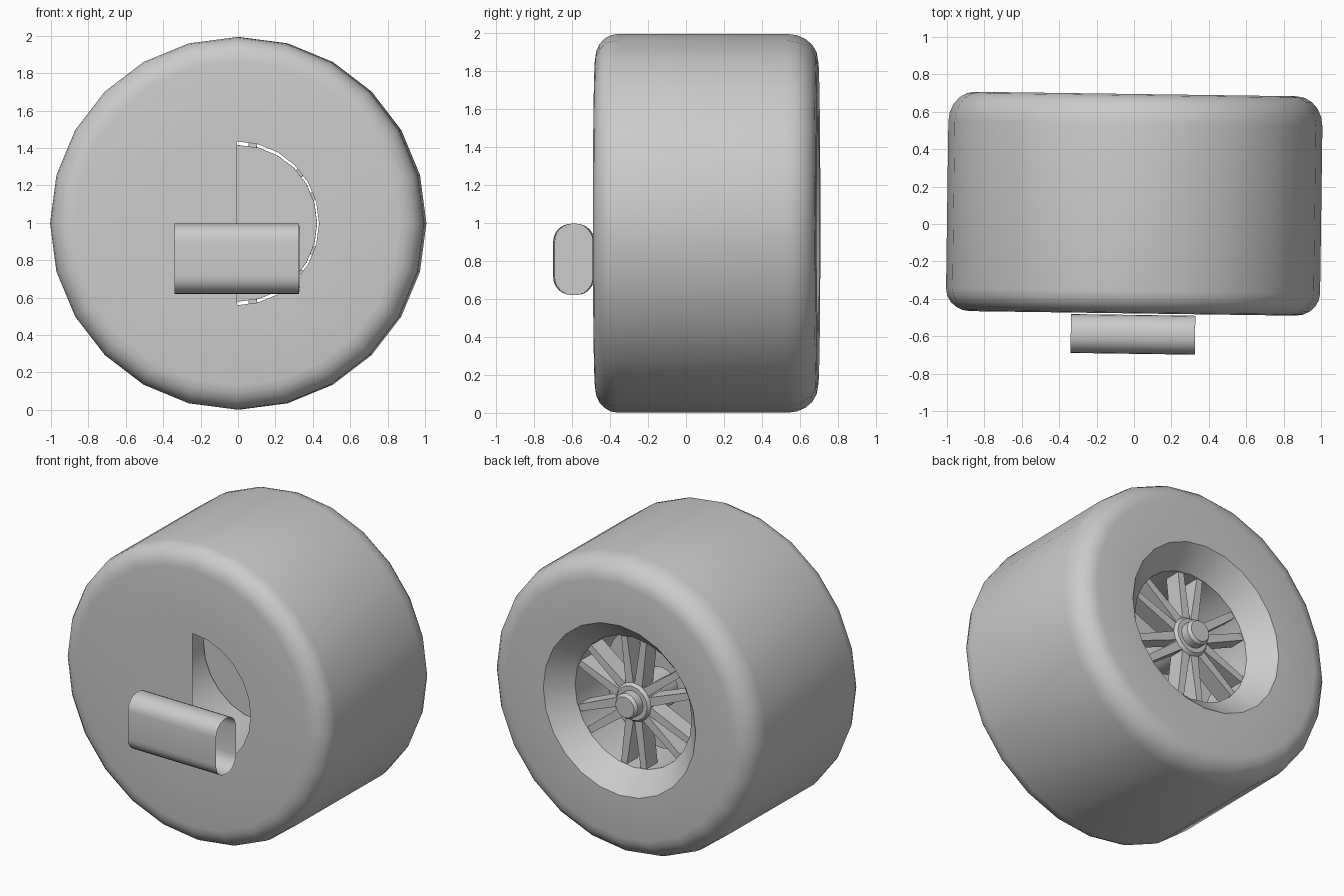
import bpy, bmesh, math
from mathutils import Matrix, Vector

if "Cube" in bpy.data.objects:
    bpy.data.objects.remove(bpy.data.objects["Cube"])

CZ = 0.997                      # axle height
TILT = Matrix.Rotation(math.radians(-0.8), 4, 'Z')
N = 24

grey = bpy.data.materials.new("plain_grey")
grey.diffuse_color = (0.6, 0.6, 0.6, 1)
grey.use_nodes = True
grey.node_tree.nodes["Principled BSDF"].inputs["Base Color"].default_value = grey.diffuse_color


def finish(bm, name, angle=30, fix=True):
    if fix:
        bmesh.ops.recalc_face_normals(bm, faces=bm.faces)
    bm.transform(TILT)
    me = bpy.data.meshes.new(name)
    bm.to_mesh(me)
    bm.free()
    me.materials.append(grey)
    ob = bpy.data.objects.new(name, me)
    bpy.context.collection.objects.link(ob)
    bpy.ops.object.select_all(action='DESELECT')
    ob.select_set(True)
    bpy.context.view_layer.objects.active = ob
    bpy.ops.object.shade_smooth_by_angle(angle=math.radians(angle))
    return ob


def pt(r, a, y):
    return Vector((r * math.cos(a), y, CZ + r * math.sin(a) * 0.996))


def lathe(bm, profile, n=N, closed=False, caps=True):
    """Turn (radius, y) points around the axle."""
    rings = [[bm.verts.new(pt(r, 2 * math.pi * i / n, y)) for i in range(n)] for r, y in profile]
    pairs = list(zip(rings, rings[1:]))
    if closed:
        pairs.append((rings[-1], rings[0]))
    for p, q in pairs:
        for i in range(n):
            j = (i + 1) % n
            bm.faces.new((p[i], p[j], q[j], q[i]))
    if caps and not closed:
        bm.faces.new(rings[0])
        bm.faces.new(rings[-1])


def corner(cr, cy, rr, ry, a0, a1, steps=5):
    return [(cr + rr * math.cos(math.radians(a0 + (a1 - a0) * k / steps)),
             cy + ry * math.sin(math.radians(a0 + (a1 - a0) * k / steps))) for k in range(steps + 1)]


# tyre with through bore and conical recess at the back
bm = bmesh.new()
prof = [(0.44, 0.55), (0.575, 0.695)]
prof += corner(0.86, 0.535, 0.14, 0.16, 90, 0)
prof += corner(0.87, -0.358, 0.13, 0.12, 0, -90)
prof += [(0.44, -0.478)]
lathe(bm, prof, closed=True)
finish(bm, "tyre")

# half cover closing the left of the front bore
bm = bmesh.new()
bm.faces.new([bm.verts.new(pt(0.44, math.pi / 2 + math.pi * i / 12, -0.478)) for i in range(13)])
for f in bm.faces:
    f.normal_update()
    if f.normal.y > 0:
        f.normal_flip()
finish(bm, "front_half_cover", fix=False)

# disc inside the bore
bm = bmesh.new()
lathe(bm, [(0.42, 0.22), (0.42, 0.26)])
finish(bm, "inner_disc")

# hub with axle nose
bm = bmesh.new()
lathe(bm, [(0.13, 0.26), (0.13, 0.545), (0.115, 0.565), (0.085, 0.565), (0.085, 0.62), (0.07, 0.64)], 16)
finish(bm, "hub")

# six pairs of splayed spokes
bm = bmesh.new()
for k in range(6):
    a = math.radians(30 + 60 * k)
    u = Vector((math.cos(a), 0, math.sin(a)))
    v = Vector((-math.sin(a), 0, math.cos(a)))
    for s in (-1, 1):
        ring = [(0.10, s * 0.03 - 0.03), (0.445, s * 0.076 - 0.022),
                (0.445, s * 0.076 + 0.022), (0.10, s * 0.03 + 0.03)]
        lo, hi = [[bm.verts.new(u * r + v * w + Vector((0, y, CZ))) for r, w in ring]
                  for y in (0.43, 0.545)]
        bm.faces.new(lo)
        bm.faces.new(hi[::-1])
        for i in range(4):
            j = (i + 1) % 4
            bm.faces.new((lo[i], lo[j], hi[j], hi[i]))
finish(bm, "spokes", 20)

# rounded mounting sleeve at the front, open on the right
bm = bmesh.new()
section = []
for cy, cz, a0 in ((-0.58, 0.90, 0), (-0.60, 0.90, 90), (-0.60, 0.715, 180), (-0.58, 0.715, 270)):
    section += corner(cy, cz, 0.094, 0.095, a0, a0 + 90, 6)
left, right = [[bm.verts.new((x, y, z)) for y, z in section] for x in (-0.33, 0.335)]
bm.faces.new(left)
for i in range(len(section)):
    j = (i + 1) % len(section)
    bm.faces.new((left[i], left[j], right[j], right[i]))
finish(bm, "mount_sleeve")
